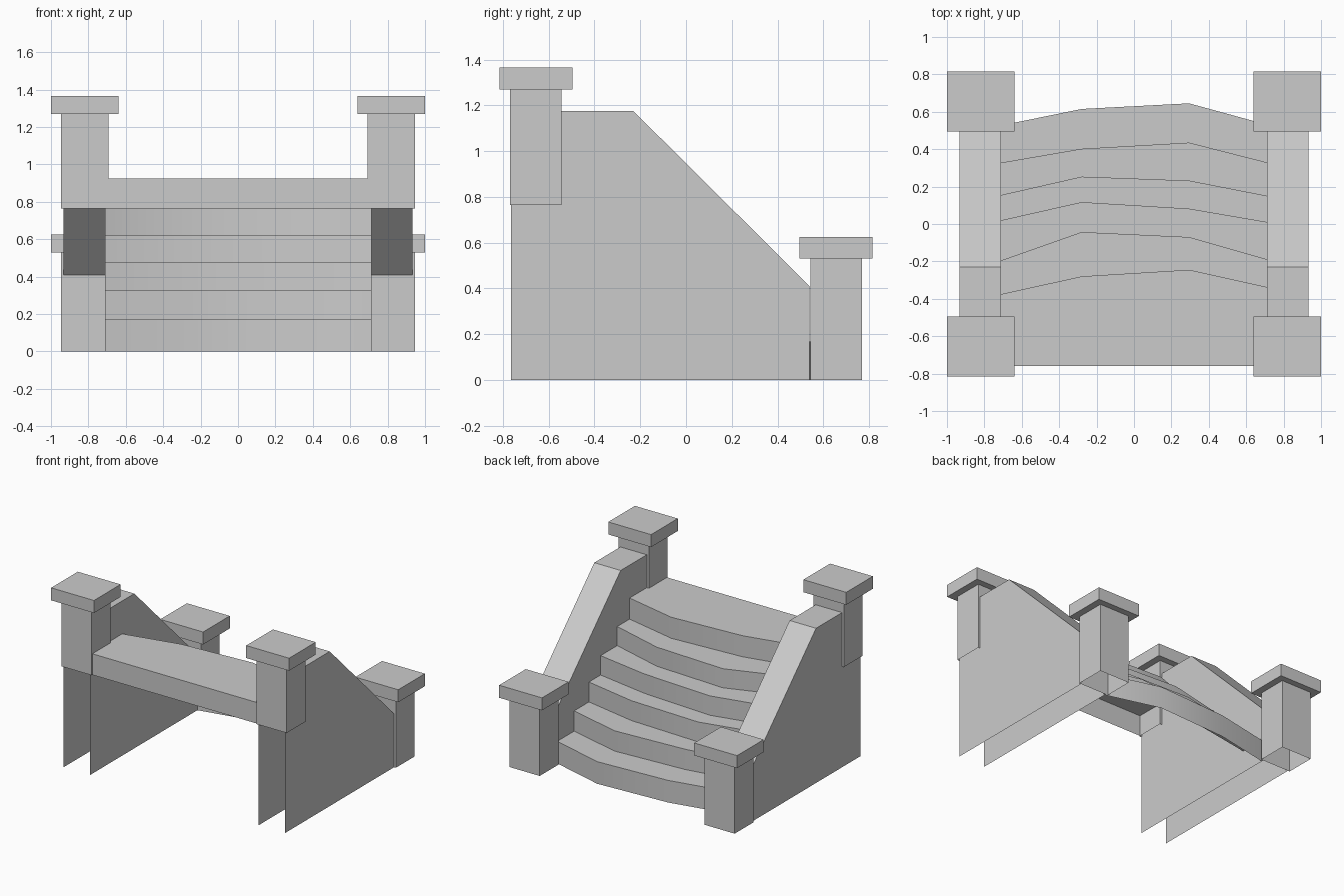
import bpy
import bmesh
import math

if "Cube" in bpy.data.objects:
    bpy.data.objects.remove(bpy.data.objects["Cube"], do_unlink=True)

# Single stone colour
stone = bpy.data.materials.new("grey stone")
stone.use_nodes = True
stone.diffuse_color = (0.6, 0.6, 0.6, 1)
stone.node_tree.nodes["Principled BSDF"].inputs["Base Color"].default_value = (0.6, 0.6, 0.6, 1)


def finish(bm, name):
    mesh = bpy.data.meshes.new(name)
    bm.to_mesh(mesh)
    bm.free()
    mesh.materials.append(stone)
    obj = bpy.data.objects.new(name, mesh)
    bpy.context.collection.objects.link(obj)
    return obj


def box(name, xs, ys, zs, open_ends=False):
    bm = bmesh.new()
    bmesh.ops.create_cube(bm, size=1)
    for v in bm.verts:
        for axis, (lo, hi) in enumerate((xs, ys, zs)):
            v.co[axis] = hi if v.co[axis] > 0 else lo
    if open_ends:
        bm.normal_update()
        ends = [f for f in bm.faces if abs(f.normal.z) > 0.5]
        bmesh.ops.delete(bm, geom=ends, context="FACES_ONLY")
    return finish(bm, name)


def side_wall(name, x_lo, x_hi):
    # Hollow wall: two cheeks with a flat and a sloping coping, open below and in front
    profile = [(-0.765, 0), (-0.765, 1.175), (-0.23, 1.175), (0.54, 0.41), (0.54, 0)]
    bm = bmesh.new()
    lo = [bm.verts.new((x_lo, y, z)) for y, z in profile]
    hi = [bm.verts.new((x_hi, y, z)) for y, z in profile]
    bm.faces.new(lo)
    bm.faces.new(hi[::-1])
    for i in (1, 2):
        bm.faces.new((lo[i], hi[i], hi[i + 1], lo[i + 1]))
    return finish(bm, name)


# Walls, posts and caps on both sides
for side, s in (("left", 1), ("right", -1)):
    def span(a, b):
        return tuple(sorted((s * a, s * b)))

    side_wall(side + "_wall", *span(0.71, 0.932))
    for place, y, z_lo, z_hi in (("top", -1, 0.765, 1.27), ("bottom", 1, 0, 0.53)):
        post_y = tuple(sorted((y * 0.543, y * 0.768)))
        cap_y = tuple(sorted((y * 0.495, y * 0.815)))
        box(f"{side}_{place}_post", span(0.692, 0.947), post_y, (z_lo, z_hi), True)
        box(f"{side}_{place}_cap", span(0.64, 1.0), cap_y, (z_hi, z_hi + 0.095))

# Stair flight: a landing fascia followed by bowed treads and risers
columns = (-0.71, -0.28, 0.295, 0.715)
heights = (0.925, 0.765, 0.62, 0.473, 0.322, 0.168, 0)
risers = (
    (-0.375, -0.28, -0.245, -0.338),
    (-0.195, -0.043, -0.07, -0.19),
    (0.02, 0.117, 0.082, 0.01),
    (0.155, 0.253, 0.232, 0.15),
    (0.328, 0.402, 0.435, 0.328),
    (0.527, 0.615, 0.645, 0.53),
)
bm = bmesh.new()


def row(ys, z):
    return [bm.verts.new((x, y, z)) for x, y in zip(columns, ys)]


front = (-0.76,) * 4
rows = [row(front, heights[1]), row(front, heights[0])]
for i, ys in enumerate(risers):
    rows += [row(ys, heights[i]), row(ys, heights[i + 1])]
for a, b in zip(rows, rows[1:]):
    for j in range(3):
        bm.faces.new((a[j], a[j + 1], b[j + 1], b[j]))
steps = finish(bm, "steps")
bpy.ops.object.select_all(action="DESELECT")
steps.select_set(True)
bpy.context.view_layer.objects.active = steps
bpy.ops.object.shade_smooth_by_angle(angle=math.radians(40))
